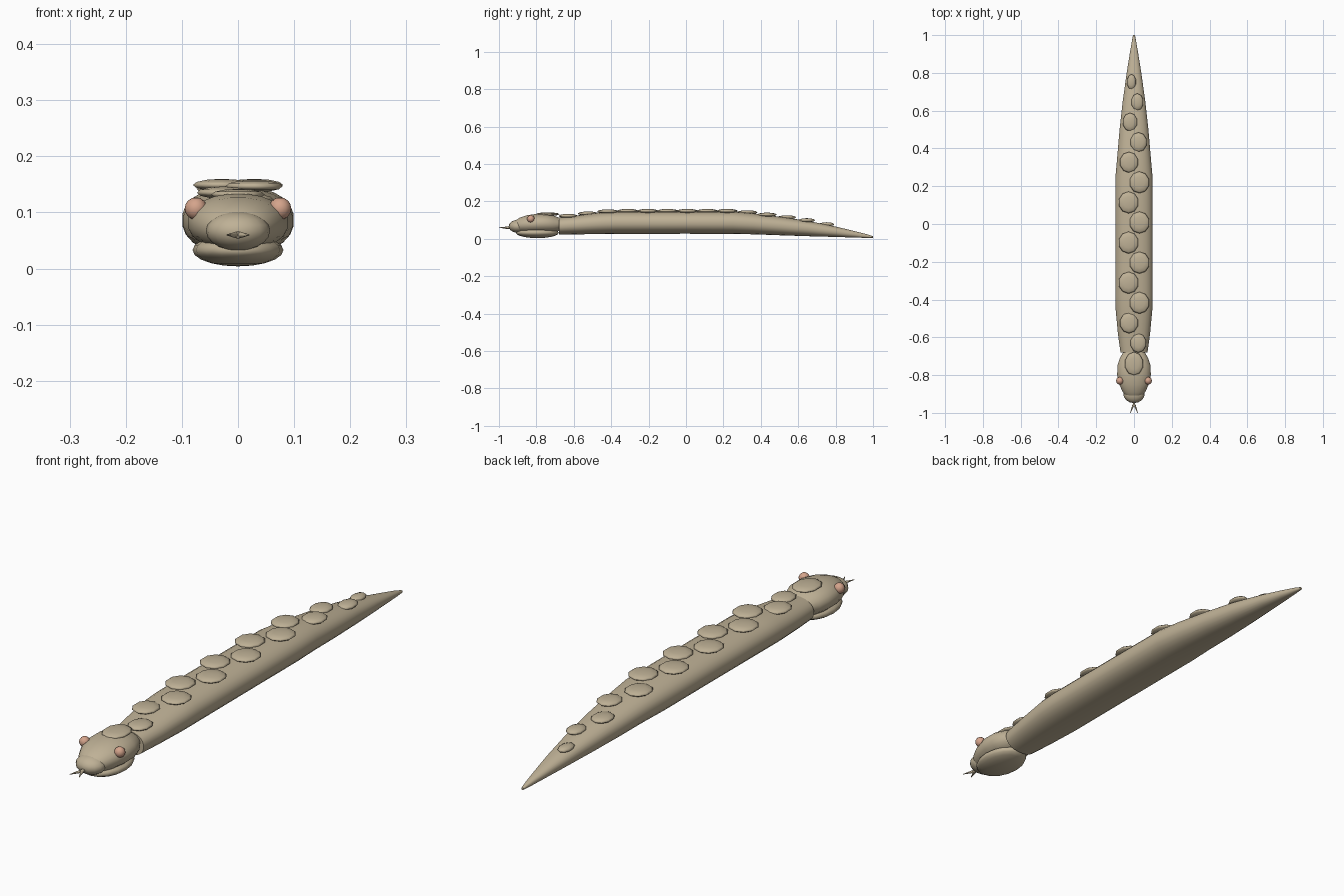
import bpy, bmesh, math
from mathutils import Matrix, Vector

if "Cube" in bpy.data.objects:
    bpy.data.objects.remove(bpy.data.objects["Cube"])


def material(name, rgb):
    m = bpy.data.materials.new(name)
    m.diffuse_color = (*rgb, 1)
    m.use_nodes = True
    m.node_tree.nodes["Principled BSDF"].inputs["Base Color"].default_value = m.diffuse_color
    return m


TAN = material("sandy tan", (0.52, 0.44, 0.305))
PINK = material("dusty pink", (0.66, 0.37, 0.26))


def finish(bm, name, mat, smooth=True):
    bmesh.ops.recalc_face_normals(bm, faces=bm.faces)
    me = bpy.data.meshes.new(name)
    for f in bm.faces:
        f.smooth = smooth and len(f.verts) <= 4
    bm.to_mesh(me)
    bm.free()
    me.materials.append(mat)
    ob = bpy.data.objects.new(name, me)
    bpy.context.collection.objects.link(ob)
    return ob


def ellipsoid(name, centre, radii, mat=TAN, seg=16, rings=10, tilt=0):
    bm = bmesh.new()
    m = (Matrix.Translation(centre) @ Matrix.Rotation(tilt, 4, 'X')
         @ Matrix.Diagonal((*radii, 1)))
    bmesh.ops.create_uvsphere(bm, u_segments=seg, v_segments=rings, radius=1, matrix=m)
    return finish(bm, name, mat)


def loft(name, rings, sides, power, mat=TAN):
    """Skin rounded rings given as (y, half width, bottom, top)."""
    bm = bmesh.new()
    loops = []
    for y, w, lo, hi in rings:
        loop = []
        for i in range(sides):
            a = 2 * math.pi * (i + 0.5) / sides
            c, s = math.cos(a), math.sin(a)
            x = math.copysign(abs(c) ** (2 / power), c) * w
            z = math.copysign(abs(s) ** (2 / power), s) * (hi - lo) / 2 + (hi + lo) / 2
            loop.append(bm.verts.new((x, y, z)))
        loops.append(loop)
    for a, b in zip(loops, loops[1:]):
        for i in range(sides):
            j = (i + 1) % sides
            bm.faces.new((a[i], a[j], b[j], b[i]))
    bm.faces.new(loops[0])
    bm.faces.new(loops[-1])
    return finish(bm, name, mat)


# Long body tapering into the tail
BODY = [(-0.68, 0.072, 0.022, 0.115), (-0.58, 0.086, 0.024, 0.126),
        (-0.45, 0.098, 0.025, 0.143), (-0.38, 0.1, 0.026, 0.147),
        (0.0, 0.1, 0.027, 0.147), (0.25, 0.099, 0.026, 0.147),
        (0.36, 0.089, 0.024, 0.137), (0.5, 0.077, 0.019, 0.119),
        (0.65, 0.06, 0.014, 0.097), (0.8, 0.039, 0.010, 0.066),
        (0.9, 0.023, 0.007, 0.042), (0.97, 0.011, 0.005, 0.024),
        (1.0, 0.005, 0.005, 0.014)]
loft("body", BODY, 24, 2.25)


def body_at(y):
    for a, b in zip(BODY, BODY[1:]):
        if a[0] <= y <= b[0]:
            t = (y - a[0]) / (b[0] - a[0])
            return a[1] + (b[1] - a[1]) * t, a[3] + (b[3] - a[3]) * t


# Two staggered rows of back scales
for i in range(14):
    y = -0.63 + i * 0.1063
    w, top = body_at(y)
    k = w / 0.1
    side = 1 if i % 2 == 0 else -1
    ellipsoid(f"back_scale_{i + 1}", (side * 0.029 * k, y, top + 0.002),
              (0.054 * k, 0.058 * (0.45 + 0.55 * k), 0.011), seg=10, rings=6)

# Head, jaw, snout and crown scale
loft("head", [(-0.93, 0.015, 0.055, 0.078), (-0.92, 0.036, 0.046, 0.094),
              (-0.89, 0.06, 0.036, 0.113), (-0.85, 0.079, 0.031, 0.127),
              (-0.80, 0.09, 0.030, 0.134), (-0.75, 0.089, 0.030, 0.134),
              (-0.71, 0.076, 0.032, 0.126), (-0.68, 0.058, 0.042, 0.114)], 20, 2.1)
ellipsoid("jaw", (0, -0.795, 0.033), (0.081, 0.115, 0.029))
ellipsoid("snout", (0, -0.898, 0.067), (0.057, 0.05, 0.035))
ellipsoid("crown_scale", (0, -0.74, 0.132), (0.05, 0.063, 0.010), seg=10, rings=6)

# Eyes
for sx, side in ((-1, "left"), (1, "right")):
    ellipsoid(f"{side}_eye", (sx * 0.075, -0.83, 0.107), (0.02, 0.02, 0.02), PINK, 12, 8)


# Forked tongue made of slim cones
def cone(name, start, end, r1, r2):
    a, b = Vector(start), Vector(end)
    d = b - a
    bm = bmesh.new()
    m = Matrix.Translation((a + b) / 2) @ d.to_track_quat('Z', 'Y').to_matrix().to_4x4()
    bmesh.ops.create_cone(bm, cap_ends=True, segments=8, radius1=r1, radius2=r2,
                          depth=d.length, matrix=m)
    finish(bm, name, TAN)


cone("tongue", (0, -0.93, 0.06), (0, -0.965, 0.06), 0.007, 0.006)
for sx, side in ((-1, "left"), (1, "right")):
    cone(f"{side}_tongue_fork", (sx * 0.003, -0.958, 0.06), (sx * 0.02, -1.0, 0.06), 0.006, 0.001)
